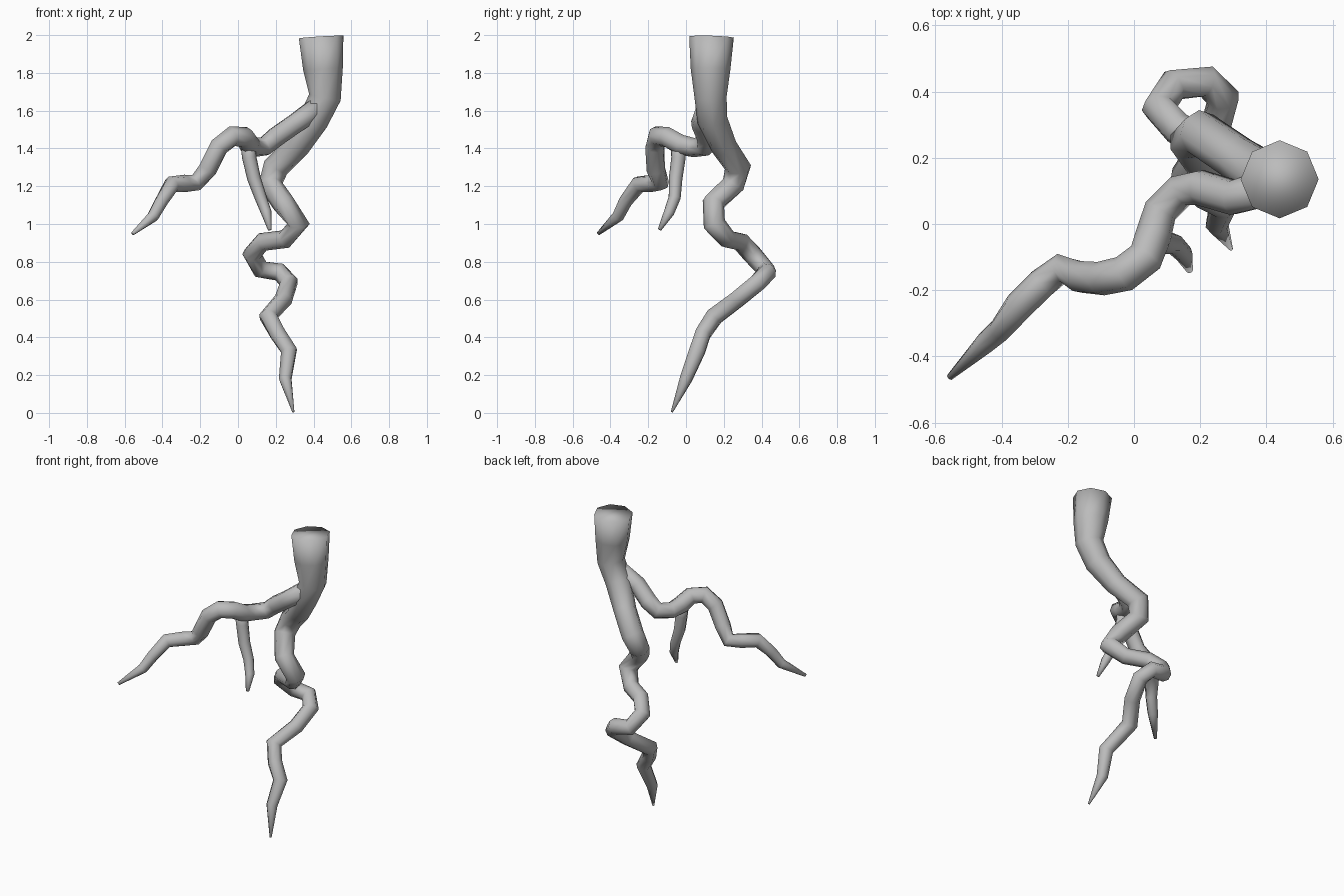
import bpy, bmesh, math
from mathutils import Vector

cube = bpy.data.objects.get("Cube")
if cube:
    bpy.data.objects.remove(cube)

grey = bpy.data.materials.new("plain grey")
grey.use_nodes = True
colour = (0.5, 0.5, 0.5, 1)
grey.diffuse_color = colour
grey.node_tree.nodes["Principled BSDF"].inputs["Base Color"].default_value = colour


def root(name, path, sides=8):
    """Tapered tube through (x, y, z, radius) points, rings kept untwisted."""
    pts = [Vector(p[:3]) for p in path]
    bm = bmesh.new()
    rings = []
    side = Vector((1, 0, 0))
    for i, p in enumerate(pts):
        before = (p - pts[i - 1]).normalized() if i else Vector()
        after = (pts[i + 1] - p).normalized() if i + 1 < len(pts) else Vector()
        along = (before + after).normalized()
        side = (side - along * side.dot(along)).normalized()
        other = along.cross(side)
        rings.append([bm.verts.new(p + path[i][3] * (
            side * math.cos(a) + other * math.sin(a)))
            for a in (math.tau * k / sides for k in range(sides))])
    for a, b in zip(rings, rings[1:]):
        for k in range(sides):
            n = (k + 1) % sides
            bm.faces.new((a[k], a[n], b[n], b[k]))
    bm.faces.new(rings[0])
    bm.faces.new(rings[-1])
    bmesh.ops.recalc_face_normals(bm, faces=bm.faces[:])
    for f in bm.faces:
        f.smooth = True
    mesh = bpy.data.meshes.new(name)
    bm.to_mesh(mesh)
    bm.free()
    mesh.materials.append(grey)
    obj = bpy.data.objects.new(name, mesh)
    bpy.context.collection.objects.link(obj)
    return obj


# Thick stump winding down to the lowest tip
root("main_root", [
    (.44, .135, 1.99, .118), (.45, .13, 1.82, .105), (.46, .13, 1.67, .085),
    (.40, .14, 1.55, .08), (.31, .20, 1.41, .07), (.20, .275, 1.30, .07),
    (.17, .25, 1.21, .065), (.24, .145, 1.11, .06), (.32, .15, 1.00, .06),
    (.25, .22, .92, .05), (.13, .29, .905, .05), (.075, .35, .84, .052),
    (.12, .42, .76, .05), (.22, .43, .745, .05), (.27, .38, .69, .05),
    (.24, .27, .60, .048), (.16, .15, .51, .05), (.21, .09, .42, .045),
    (.27, .06, .33, .045), (.25, .00, .18, .035), (.293, -.075, .005, .006)])

# Side root reaching out to the right and forward
root("side_root", [
    (.44, .12, 1.63, .06), (.30, .08, 1.53, .055), (.20, .11, 1.46, .055),
    (.14, .10, 1.41, .052), (.08, .04, 1.405, .052), (.06, -.03, 1.42, .055),
    (.035, -.10, 1.46, .055), (-.03, -.15, 1.465, .055),
    (-.10, -.165, 1.41, .052), (-.16, -.16, 1.29, .05),
    (-.22, -.135, 1.22, .046), (-.28, -.18, 1.215, .046),
    (-.35, -.25, 1.21, .045), (-.405, -.32, 1.12, .036),
    (-.45, -.36, 1.04, .032), (-.557, -.463, .95, .01)])

# Small twig hanging from the side root
root("hanging_twig", [
    (.05, -.04, 1.45, .04), (.06, -.04, 1.35, .038), (.085, -.055, 1.24, .036),
    (.12, -.06, 1.14, .032), (.15, -.09, 1.06, .028), (.168, -.14, .97, .01)])
